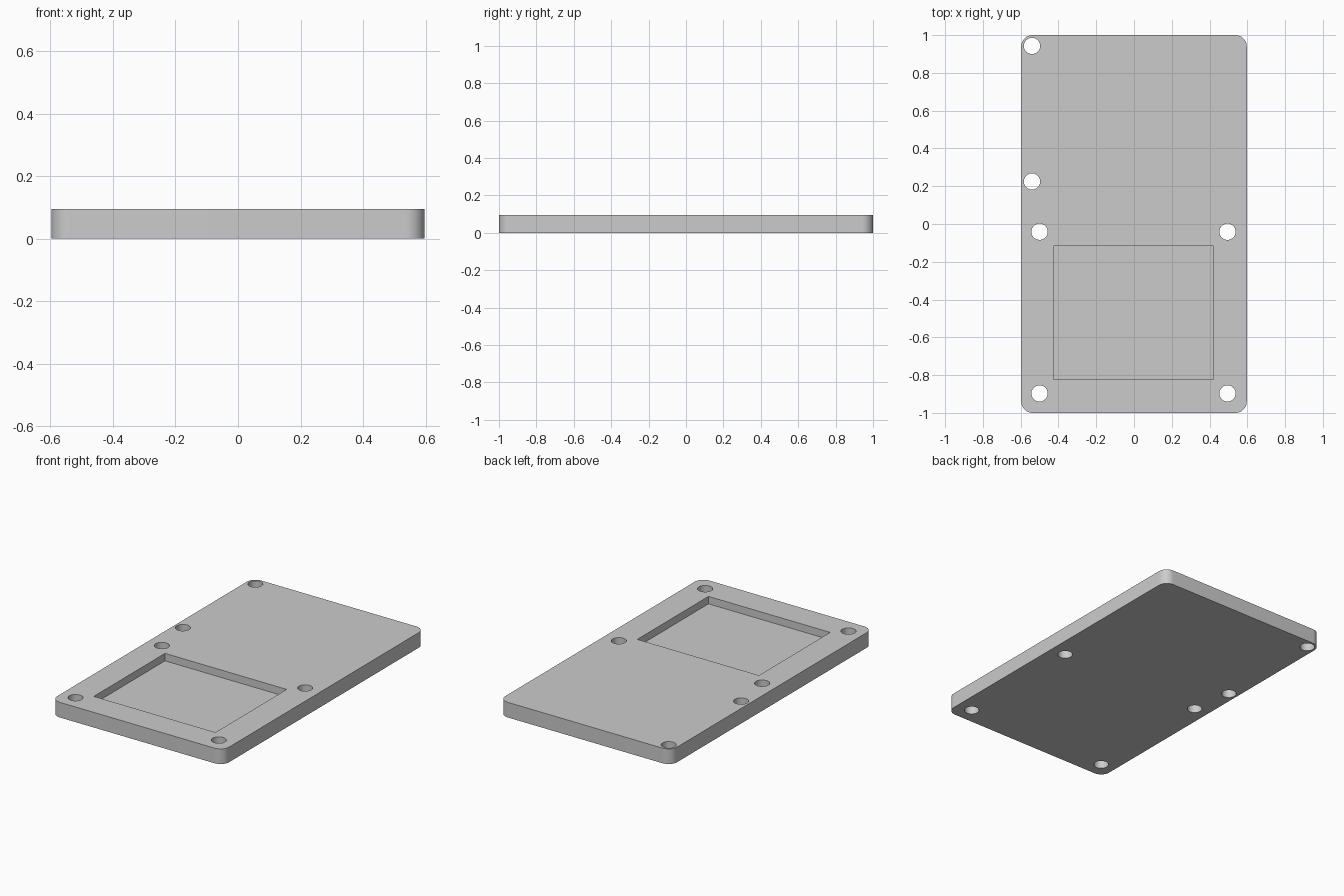
import bpy
import bmesh
import math

old = bpy.data.objects.get("Cube")
if old:
    bpy.data.objects.remove(old, do_unlink=True)

HALF_X, HALF_Y, HEIGHT = 0.597, 1.0, 0.095
CORNER, HOLE, POCKET_FLOOR = 0.06, 0.043, 0.048

grey = bpy.data.materials.new("plain grey")
grey.use_nodes = True
colour = (0.6, 0.6, 0.6, 1)
grey.diffuse_color = colour
grey.node_tree.nodes["Principled BSDF"].inputs["Base Color"].default_value = colour


def box(name, x0, x1, y0, y1, z0, z1, corner=0):
    """Box between two corners, with optional rounded upright edges."""
    bm = bmesh.new()
    bmesh.ops.create_cube(bm, size=1)
    for v in bm.verts:
        v.co = (x1 if v.co.x > 0 else x0,
                y1 if v.co.y > 0 else y0,
                z1 if v.co.z > 0 else z0)
    if corner:
        upright = [e for e in bm.edges
                   if abs(e.verts[0].co.z - e.verts[1].co.z) > 0.01]
        bmesh.ops.bevel(bm, geom=upright, offset=corner, segments=12,
                        profile=0.5, affect='EDGES')
    mesh = bpy.data.meshes.new(name)
    bm.to_mesh(mesh)
    bm.free()
    mesh.materials.append(grey)
    obj = bpy.data.objects.new(name, mesh)
    bpy.context.collection.objects.link(obj)
    return obj


def cut(target, cutter):
    """Subtract the cutter, then remove it."""
    mod = target.modifiers.new("cut", 'BOOLEAN')
    mod.operation = 'DIFFERENCE'
    mod.solver = 'EXACT'
    mod.object = cutter
    cutter.hide_render = True
    bpy.context.view_layer.objects.active = target
    bpy.ops.object.modifier_apply(modifier=mod.name)
    bpy.data.objects.remove(cutter, do_unlink=True)


# Rounded base plate
plate = box("mounting_plate", -HALF_X, HALF_X, -HALF_Y, HALF_Y, 0, HEIGHT, CORNER)

# Shallow rectangular pocket
cut(plate, box("pocket_cutter", -0.425, 0.42, -0.823, -0.117, POCKET_FLOOR, 0.2))

# Screw holes: four around the pocket, two along the right edge
holes = [(x, y) for x in (-0.5, 0.495) for y in (-0.897, -0.041)]
holes += [(-0.54, 0.225), (-0.54, 0.943)]
for x, y in holes:
    bpy.ops.mesh.primitive_cylinder_add(vertices=48, radius=HOLE, depth=0.4,
                                        location=(x, y, HEIGHT / 2))
    drill = bpy.context.object
    drill.data.materials.append(grey)
    cut(plate, drill)

# Smooth round walls, crisp rims
bpy.ops.object.select_all(action='DESELECT')
plate.select_set(True)
bpy.context.view_layer.objects.active = plate
bpy.ops.object.shade_smooth_by_angle(angle=math.radians(30))
